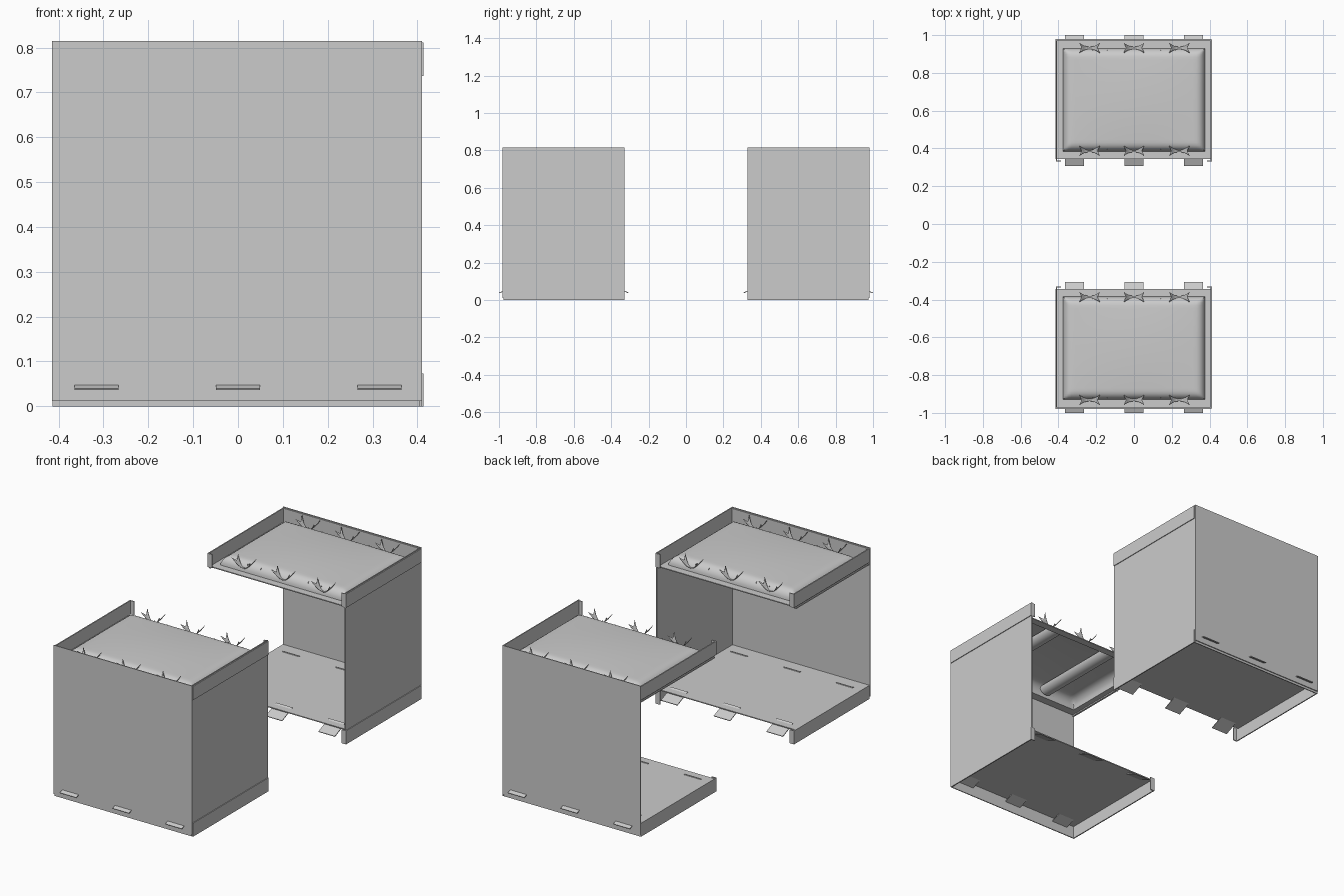
import bpy, bmesh, math
from mathutils import Vector

cube = bpy.data.objects.get("Cube")
if cube:
    bpy.data.objects.remove(cube, do_unlink=True)

# Shared dimensions of the rear unit; each part is mirrored to the front unit
W = 0.41
INNER, OUTER = 0.345, 0.98
EDGE = 0.33
FLOOR, LEDGE, TOP = 0.073, 0.737, 0.815
T = 0.005
SPOTS = (-0.315, 0.0, 0.315)


def finish(name, bm, smooth=False, thickness=0):
    bmesh.ops.recalc_face_normals(bm, faces=bm.faces)
    mesh = bpy.data.meshes.new(name)
    bm.to_mesh(mesh)
    bm.free()
    obj = bpy.data.objects.new(name, mesh)
    bpy.context.collection.objects.link(obj)
    if thickness:
        solid = obj.modifiers.new("Thickness", "SOLIDIFY")
        solid.thickness = thickness
        solid.offset = 0
    mirror = obj.modifiers.new("Front unit", "MIRROR")
    mirror.use_axis = (False, True, False)
    mirror.use_mirror_merge = False
    if smooth:
        bpy.ops.object.select_all(action="DESELECT")
        obj.select_set(True)
        bpy.context.view_layer.objects.active = obj
        bpy.ops.object.shade_smooth_by_angle(angle=math.radians(40))
    return obj


def box(name, x, y, z):
    bm = bmesh.new()
    bmesh.ops.create_cube(bm, size=1)
    lo, hi = Vector((x[0], y[0], z[0])), Vector((x[1], y[1], z[1]))
    for v in bm.verts:
        v.co = (lo + hi) / 2 + v.co * (hi - lo)
    return finish(name, bm)


def sheet(name, nu, nv, shape, smooth=True, thickness=0):
    """Surface from shape(u, v), with u and v running from -1 to 1."""
    bm = bmesh.new()
    bmesh.ops.create_grid(bm, x_segments=nu, y_segments=nv, size=1)
    for v in bm.verts:
        v.co = shape(v.co.x, v.co.y)
    return finish(name, bm, smooth, thickness)


# Walls: the outer end and the left side are closed
box("end_wall", (-W - T, W), (OUTER - T, OUTER), (0.012, TOP))
box("side_wall", (W - T, W), (EDGE, OUTER - T), (0.012, TOP))

# Floor panel
box("floor_panel", (-W, W - T), (INNER, OUTER - T), (FLOOR - T, FLOOR))

# Flanges of the base (hanging) and of the lid (standing), with end returns
for level, low, high in (("base", 0.0, FLOOR), ("lid", LEDGE, TOP - 0.004)):
    for side, s in (("left", 1), ("right", -1)):
        a, b = sorted((s * (W - 0.002), s * (W + 0.004)))
        box(f"{level}_{side}_flange", (a, b), (EDGE, OUTER - T), (low, high))
        a, b = sorted((s * 0.387, s * (W + 0.003)))
        box(f"{level}_{side}_return", (a, b), (EDGE, EDGE + T), (low, high))
    box(f"{level}_end_flange", (-W, W - T), (OUTER - 2 * T, OUTER - T), (low, high))

# Lid ledge around the cushion opening
CX, Y0, Y1 = 0.375, 0.385, 0.93
for name, x, y in (("left", (CX, W - T), (INNER, OUTER - T)),
                   ("right", (-W, -CX), (INNER, OUTER - T)),
                   ("inner", (-CX, CX), (INNER, Y0)),
                   ("outer", (-CX, CX), (Y1, OUTER - T))):
    box(f"lid_{name}_ledge", x, y, (LEDGE - T, LEDGE))
box("lid_right_lip", (-W - T, -W + T), (INNER, OUTER - T), (LEDGE - 0.012, LEDGE - T))

# Hollow padded top with rounded edges
MID, HALF = (Y0 + Y1) / 2, (Y1 - Y0) / 2


def cushion(u, v):
    u, v = (math.sin(t * math.pi / 2) for t in (u, v))
    round_x = min((1 - abs(u)) * CX / 0.045, 1)
    round_y = min((1 - abs(v)) * HALF / 0.045, 1)
    rise = math.sqrt(max(0, 1 - (1 - min(round_x, round_y)) ** 2))
    dome = 0.012 * (1 - u * u) * (1 - v * v)
    return (u * CX, MID + v * HALF, LEDGE + 0.048 * rise + dome)


sheet("cushion", 32, 32, cushion)

# Half-round ribs beneath the cushion
for i, cx in enumerate((-0.18, 0.18)):
    def rib(u, v, cx=cx):
        a = u * math.pi / 2
        return (cx + 0.04 * math.sin(a), MID + v * (HALF - 0.01),
                0.778 - 0.036 * math.cos(a))
    sheet(f"cushion_rib_{i + 1}", 10, 1, rib)

# Flared saddle clips along both long edges of the cushion
for row, cy in (("inner", 0.387), ("outer", 0.932)):
    for i, cx in enumerate((-0.235, 0.0, 0.24)):
        def clip(u, v, cx=cx, cy=cy):
            f = abs(u)
            reach = 0.042 + 0.012 * abs(v)
            return (cx + u * reach, cy + v * (0.006 + 0.021 * f ** 2),
                    0.757 + f ** 2 * (0.03 + 0.022 * abs(v)))
        sheet(f"{row}_clip_{i + 1}", 12, 4, clip, thickness=0.002)

# Sloping locking tabs along both ends of the floor
for row, start, tip in (("inner", 0.395, 0.307), ("outer", 0.9, 1.0)):
    for i, cx in enumerate(SPOTS):
        def tab(u, v, cx=cx, start=start, tip=tip):
            t = (v + 1) / 2
            return (cx + 0.049 * u, start + (tip - start) * t, 0.076 - 0.038 * t)
        sheet(f"{row}_tab_{i + 1}", 1, 1, tab, smooth=False, thickness=0.004)
